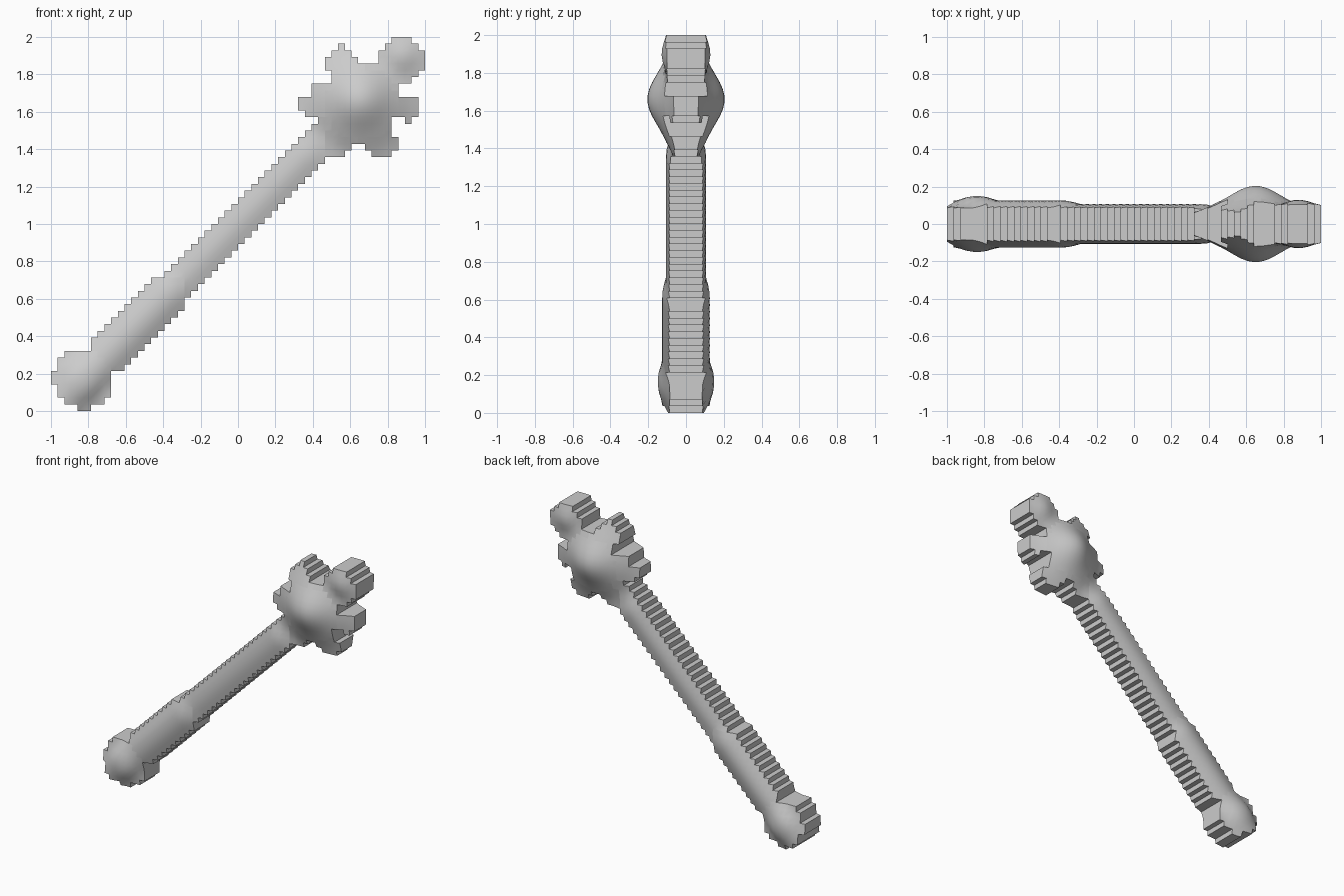
import bpy, bmesh, math

cube = bpy.data.objects.get("Cube")
if cube:
    bpy.data.objects.remove(cube, do_unlink=True)

N = 56           # cells along the longest side
S = 2 / N        # cell size
EDGE = 0.086     # half thickness at the rim

metal = bpy.data.materials.new("plain grey")
metal.use_nodes = True
grey = (0.6, 0.6, 0.6, 1)
metal.diffuse_color = grey
metal.node_tree.nodes["Principled BSDF"].inputs["Base Color"].default_value = grey


# Outline rules on the cell grid
def disc(ci, cj, r2):
    return lambda i, j: (i + .5 - ci) ** 2 + (j + .5 - cj) ** 2 <= r2


def boxes(*rects):
    return lambda i, j: any(a <= i <= b and c <= j <= d for a, b, c, d in rects)


def band(half, lo, hi):
    return lambda i, j: abs(i - j) <= half and lo <= min(i, j) and max(i, j) <= hi


# Each cell belongs to the first part that claims it
PARTS = {
    "head": disc(46.5, 46, 31),
    "pommel": disc(4.8, 4.8, 19),
    "crown_knob": boxes((49, 55, 51, 53), (50, 54, 50, 54), (51, 53, 49, 55)),
    "left_spike": boxes((50, 54, 44, 46), (53, 53, 43, 43), (50, 51, 47, 48)),
    "right_spike": boxes((37, 40, 45, 46), (38, 40, 44, 46), (39, 42, 47, 48)),
    "top_spike": boxes((41, 45, 51, 52), (42, 45, 49, 51), (42, 44, 53, 53),
                       (43, 43, 54, 54), (45, 49, 50, 51)),
    "lower_spike": boxes((48, 50, 38, 41), (47, 51, 39, 40)),
    "collar": boxes((41, 43, 38, 41), (43, 46, 40, 41), (44, 44, 39, 39)),
    "grip": band(4, 6, 19),
    "shaft": band(3, 6, 43),
}


def owner(i, j):
    return next((n for n, inside in PARTS.items() if inside(i, j)), None)


cells = {(i, j): owner(i, j) for i in range(N) for j in range(N) if owner(i, j)}


def bump(x, z, cx, cz, radius, height):
    d = min(1, math.hypot(x - cx, z - cz) / radius)
    return height * (0.5 + 0.5 * math.cos(math.pi * d))


def ramp(v, a, b):
    t = max(0, min(1, (v - a) / (b - a)))
    return t * t * (3 - 2 * t)


def half_depth(x, z):
    """Half thickness of the inflated form at a grid corner."""
    off = (z - x - 1) / math.sqrt(2)
    along = (x + z + 1) / 2
    on_grip = 1 - ramp(along, 0.62, 0.72)
    crest = 0.02 + 0.02 * on_grip
    width = 0.088 + 0.026 * on_grip
    rod = EDGE + crest * max(0, 1 - (off / width) ** 2)
    # Spikes thin out away from the head
    from_head = math.hypot(x - 0.65, z - 1.66)
    spikes = 0.102 - 0.045 * ramp(from_head, 0.2, 0.36)
    knob = 0.1 + bump(x, z, 0.88, 1.9, 0.14, 0.03)
    near_knob = 1 - ramp(math.hypot(x - 0.88, z - 1.9), 0.14, 0.22)
    top = spikes + (knob - spikes) * near_knob
    blend = ramp(along, 1.36, 1.5)
    base = rod + (top - rod) * blend
    ball = bump(x, z, 0.65, 1.66, 0.27, 0.103)
    end = bump(x, z, -0.84, 0.165, 0.17, 0.15 - base) if along < 0.4 else 0
    return base + ball + end


def build(name):
    bm = bmesh.new()
    made = {}

    def vert(i, j, side):
        key = (i, j, side)
        if key not in made:
            x, z = i * S - 1, j * S
            made[key] = bm.verts.new((x, side * half_depth(x, z), z))
        return made[key]

    for (i, j), part in cells.items():
        if part != name:
            continue
        ring = [(i, j), (i + 1, j), (i + 1, j + 1), (i, j + 1)]
        # Front and back skins
        bm.faces.new([vert(*p, -1) for p in ring])
        bm.faces.new([vert(*p, 1) for p in reversed(ring)])
        # Rim walls where the outline ends
        for k, (di, dj) in enumerate(((0, -1), (1, 0), (0, 1), (-1, 0))):
            if (i + di, j + dj) not in cells:
                p, q = ring[k], ring[(k + 1) % 4]
                bm.faces.new([vert(*q, -1), vert(*p, -1), vert(*p, 1), vert(*q, 1)])

    mesh = bpy.data.meshes.new(name)
    bm.to_mesh(mesh)
    bm.free()
    mesh.materials.append(metal)
    obj = bpy.data.objects.new(name, mesh)
    bpy.context.collection.objects.link(obj)
    bpy.ops.object.select_all(action="DESELECT")
    obj.select_set(True)
    bpy.context.view_layer.objects.active = obj
    bpy.ops.object.shade_smooth_by_angle(angle=math.radians(42))


for part_name in PARTS:
    build(part_name)
